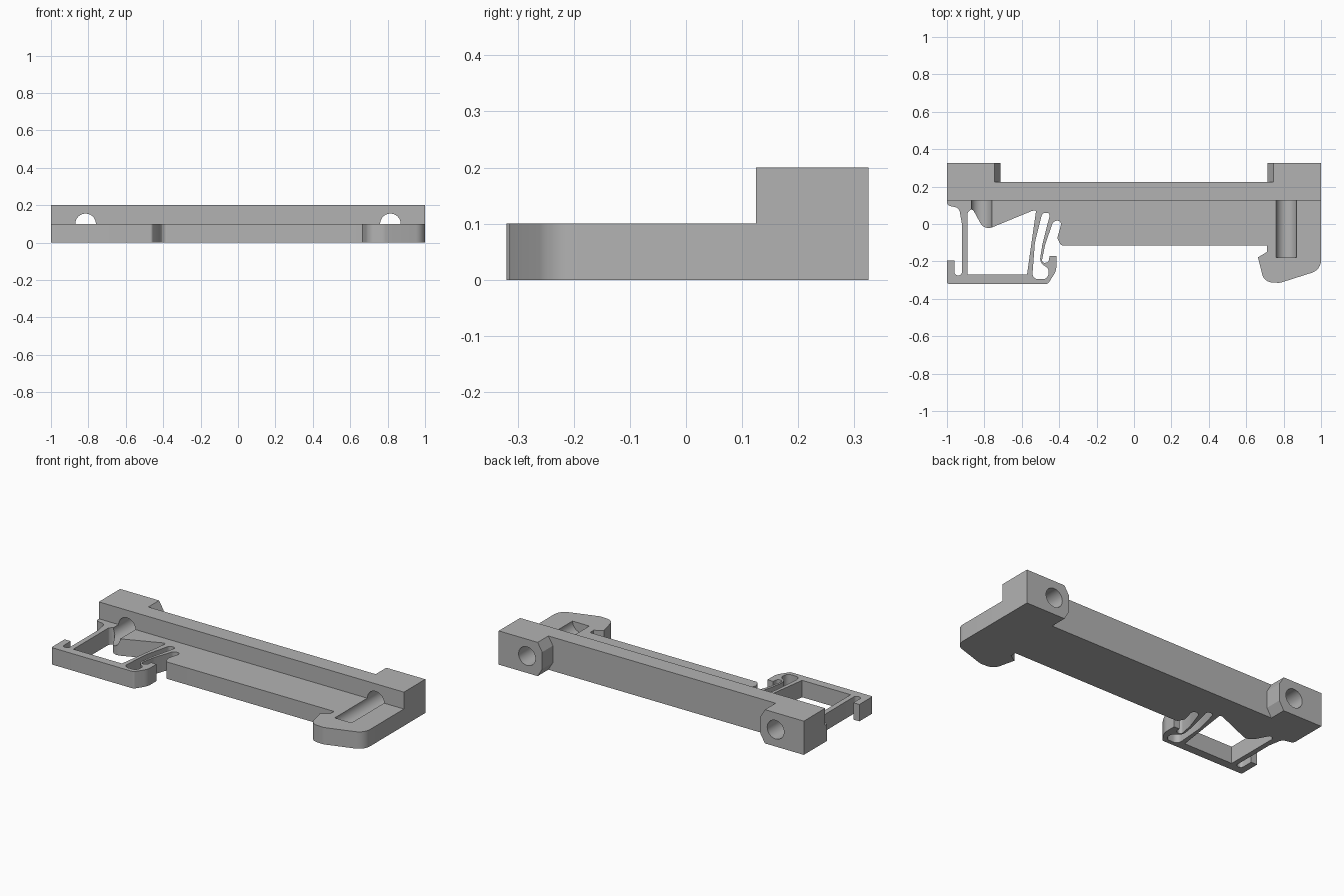
import bpy, bmesh, math
from mathutils import Vector, Matrix

cube = bpy.data.objects.get("Cube")
if cube:
    bpy.data.objects.remove(cube, do_unlink=True)

grey = bpy.data.materials.new("plain grey")
grey.use_nodes = True
tone = (0.45, 0.45, 0.45, 1)
grey.diffuse_color = tone
grey.node_tree.nodes["Principled BSDF"].inputs["Base Color"].default_value = tone


def rounded(corners, steps=6):
    """Turn (x, y, radius) corners into a loop with rounded corners."""
    loop = []
    for i, (x, y, r) in enumerate(corners):
        p = Vector((x, y))
        a = Vector(corners[i - 1][:2]) - p
        b = Vector(corners[(i + 1) % len(corners)][:2]) - p
        if r == 0:
            loop.append(p)
            continue
        half = a.angle(b) / 2
        reach = min(r / math.tan(half), a.length * 0.49, b.length * 0.49)
        start, end = p + a.normalized() * reach, p + b.normalized() * reach
        radius = reach * math.tan(half)
        centre = p + (a.normalized() + b.normalized()).normalized() * radius / math.sin(half)
        u, v = start - centre, end - centre
        sweep = u.angle(v)
        for k in range(steps + 1):
            t = k / steps
            loop.append(centre + (u * math.sin((1 - t) * sweep) + v * math.sin(t * sweep)) / math.sin(sweep))
    return loop


def prism(name, corners, low, high, turn=Matrix()):
    """Extrude a rounded outline between two levels."""
    bm = bmesh.new()
    face = bm.faces.new([bm.verts.new((p.x, p.y, low)) for p in rounded(corners)])
    top = bmesh.ops.extrude_face_region(bm, geom=[face])["geom"]
    bmesh.ops.translate(bm, vec=(0, 0, high - low), verts=[g for g in top if isinstance(g, bmesh.types.BMVert)])
    bm.transform(turn)
    bmesh.ops.recalc_face_normals(bm, faces=bm.faces)
    mesh = bpy.data.meshes.new(name)
    bm.to_mesh(mesh)
    bm.free()
    mesh.materials.append(grey)
    ob = bpy.data.objects.new(name, mesh)
    bpy.context.collection.objects.link(ob)
    return ob


def combine(target, tool, operation):
    mod = target.modifiers.new(tool.name, "BOOLEAN")
    mod.object, mod.operation, mod.solver = tool, operation, "EXACT"
    bpy.context.view_layer.objects.active = target
    bpy.ops.object.modifier_apply(modifier=mod.name)
    bpy.data.objects.remove(tool, do_unlink=True)


# Flat plate: latch at the left, straight edge, fixed hook at the right
latch = [(-1, .1, .02), (-.935, .085, .03), (-.92, 0, .1), (-.92, -.275, .018), (-.96, -.275, .018),
         (-.96, -.195, 0), (-1, -.195, 0), (-1, -.32, .01), (-.46, -.32, .015), (-.415, -.25, .08),
         (-.415, -.17, 0), (-.452, -.17, 0), (-.455, -.205, .02), (-.495, -.21, .025),
         (-.475, -.11, .1), (-.43, .02, .03), (-.385, .015, .02), (-.41, -.075, .02), (-.39, -.115, .02)]
hook = [(.71, -.115, 0), (.71, -.15, 0), (.663, -.178, 0), (.695, -.31, .08), (.78, -.315, .06),
        (1, -.245, .07), (1, .14, 0), (-1, .14, 0)]
body = prism("rail_clip_body", latch + hook, 0, .1)

# Openings in the latch: the large window and the spring slot
window = [(-.89, -.27, 0), (-.572, -.27, 0), (-.523, .075, .02), (-.545, .07, .02),
          (-.8, -.035, .05), (-.865, .085, .03), (-.89, .06, .02)]
slot = [(-.545, -.295, .03), (-.46, -.295, .03), (-.455, -.24, .03), (-.505, -.205, .04),
        (-.49, -.11, .1), (-.447, .06, .015), (-.49, .06, .02), (-.53, -.1, .2)]
for name, shape in (("window_cutter", window), ("slot_cutter", slot)):
    combine(body, prism(name, shape, -.1, .3), "DIFFERENCE")

# Raised back bar and the two chamfered end blocks
bar = [(-1, .125, 0), (1, .125, 0), (1, .225, 0), (-1, .225, 0)]
combine(body, prism("back_bar", bar, 0, .2), "UNION")
upright = Matrix.Rotation(math.pi / 2, 4, "X")
for side in (-1, 1):
    block = [(side, 0, 0), (side * .745, 0, 0), (side * .715, .05, 0),
             (side * .715, .15, 0), (side * .745, .2, 0), (side, .2, 0)]
    combine(body, prism("end_block", block, -.325, -.2, upright), "UNION")

# Screw holes running from the back into the plate
for x in (-.815, .815):
    bm = bmesh.new()
    bmesh.ops.create_cone(bm, cap_ends=True, segments=40, radius1=.055, radius2=.055, depth=.58,
                          matrix=Matrix.Translation((x, .11, .1)) @ upright)
    mesh = bpy.data.meshes.new("screw_hole_cutter")
    bm.to_mesh(mesh)
    bm.free()
    mesh.materials.append(grey)
    drill = bpy.data.objects.new("screw_hole_cutter", mesh)
    bpy.context.collection.objects.link(drill)
    combine(body, drill, "DIFFERENCE")

bpy.ops.object.select_all(action="DESELECT")
body.select_set(True)
bpy.context.view_layer.objects.active = body
bpy.ops.object.shade_smooth_by_angle(angle=math.radians(30))
